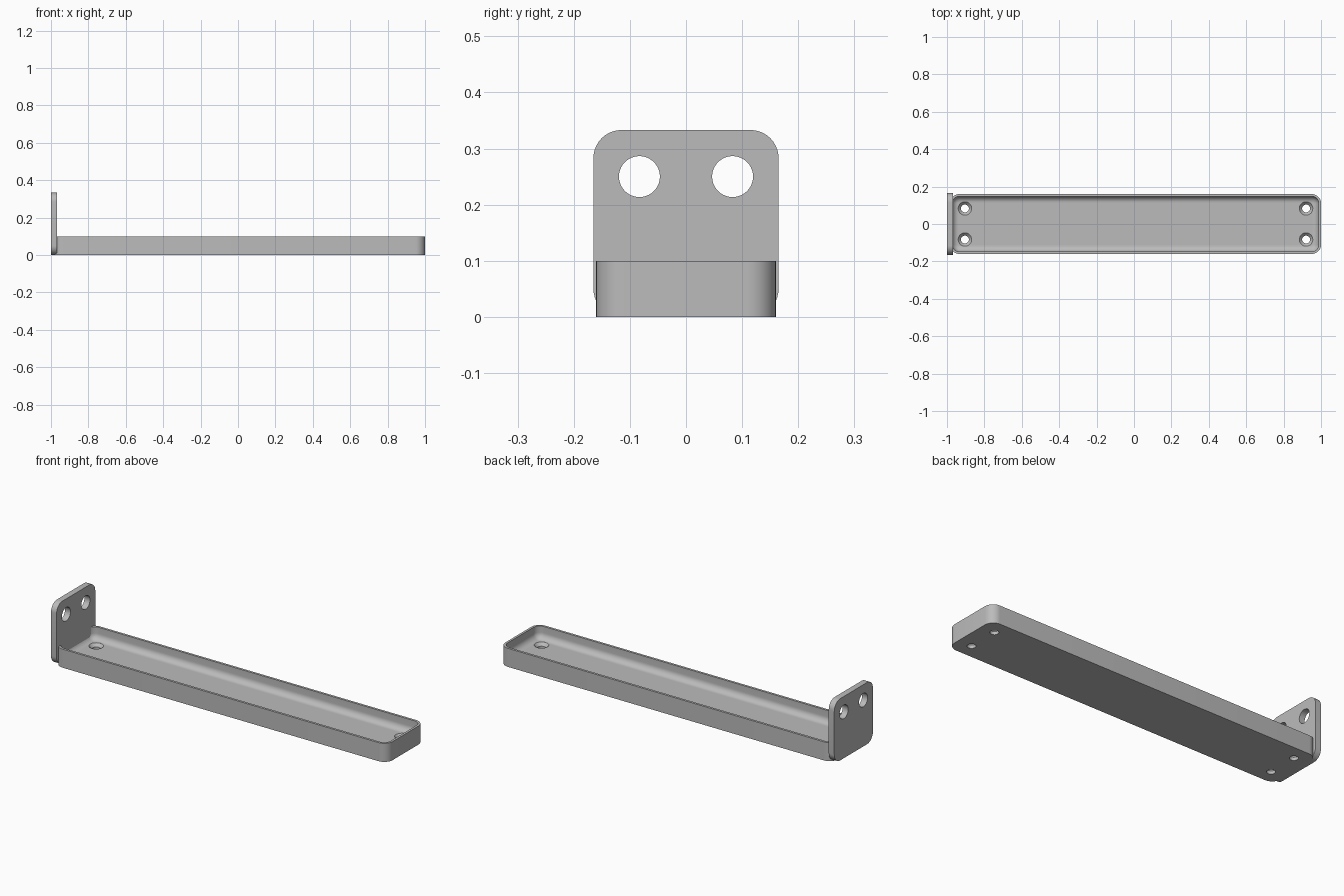
import bpy
import bmesh
from math import cos, sin, pi, radians
from mathutils import Matrix, Vector

if "Cube" in bpy.data.objects:
    bpy.data.objects.remove(bpy.data.objects["Cube"])

grey = bpy.data.materials.new("plain_grey")
grey.use_nodes = True
grey.diffuse_color = (0.5, 0.5, 0.5, 1)
grey.node_tree.nodes["Principled BSDF"].inputs["Base Color"].default_value = (0.5, 0.5, 0.5, 1)


def ring(cx, cy, hx, hy, r, z, steps=10):
    """Rounded rectangle; a circle when hx = hy = r."""
    pts = []
    for q, (sx, sy) in enumerate([(1, 1), (-1, 1), (-1, -1), (1, -1)]):
        for i in range(steps + 1):
            a = (q + i / steps) * pi / 2
            pts.append(Vector((cx + sx * (hx - r) + r * cos(a),
                               cy + sy * (hy - r) + r * sin(a), z)))
    return pts


def circle(cx, cy, r, z):
    return ring(cx, cy, r, r, r, z)


def build(name, lofts, matrix=Matrix()):
    """Skin each list of rings into a closed solid."""
    bm = bmesh.new()
    for rings in lofts:
        loops = [[bm.verts.new(p) for p in pts] for pts in rings]
        n = len(loops[0])
        for a, b in zip(loops, loops[1:]):
            for i in range(n):
                j = (i + 1) % n
                bm.faces.new((a[i], a[j], b[j], b[i]))
        bm.faces.new(loops[0])
        bm.faces.new(loops[-1])
    bmesh.ops.remove_doubles(bm, verts=bm.verts, dist=1e-5)
    bmesh.ops.recalc_face_normals(bm, faces=bm.faces)
    bm.transform(matrix)
    mesh = bpy.data.meshes.new(name)
    bm.to_mesh(mesh)
    bm.free()
    mesh.materials.append(grey)
    obj = bpy.data.objects.new(name, mesh)
    bpy.context.collection.objects.link(obj)
    return obj


def cut_and_smooth(obj, cutter):
    cutter.hide_render = True
    mod = obj.modifiers.new("holes", 'BOOLEAN')
    mod.operation = 'DIFFERENCE'
    mod.solver = 'EXACT'
    mod.object = cutter
    bpy.ops.object.select_all(action='DESELECT')
    obj.select_set(True)
    bpy.context.view_layer.objects.active = obj
    bpy.ops.object.modifier_apply(modifier=mod.name)
    bpy.data.objects.remove(cutter)
    bpy.ops.object.shade_smooth_by_angle(angle=radians(30))


# Tray: outer wall, thin rim, then a rounded cove down to the floor
MID, HX, HY, R, TOP = 0.008, 0.992, 0.16, 0.05, 0.1
WALL, COVE, FLOOR = 0.0125, 0.033, 0.033


def tray_ring(inset, z):
    return ring(MID, 0, HX - inset, HY - inset, R - inset, z)


rings = [tray_ring(0, 0), tray_ring(0, TOP), tray_ring(WALL, TOP)]
for i in range(9):
    a = i / 8 * pi / 2
    rings.append(tray_ring(WALL + COVE * (1 - cos(a)), FLOOR + COVE * (1 - sin(a))))
tray = build("tray", [rings])

# Four countersunk screw holes in the floor
sinks = []
for x in (MID - 0.912, MID + 0.912):
    for y in (-0.083, 0.083):
        sinks.append([circle(x, y, r, z) for r, z in
                      ((0.021, -0.05), (0.021, 0.017), (0.036, FLOOR), (0.036, 0.15))])
cut_and_smooth(tray, build("screw_hole_cutter", sinks))

# Upright end plate with two round holes, drawn flat and turned upright
upright = Matrix(((0, 0, 1, 0), (1, 0, 0, 0), (0, 1, 0, 0), (0, 0, 0, 1)))
H = 0.333
plate = build("end_plate", [[ring(0, H / 2, 0.165, H / 2, 0.05, x) for x in (-1, -0.967)]], upright)
holes = [[circle(y, 0.25, 0.0365, x) for x in (-1.1, -0.9)] for y in (-0.083, 0.083)]
cut_and_smooth(plate, build("plate_hole_cutter", holes, upright))
